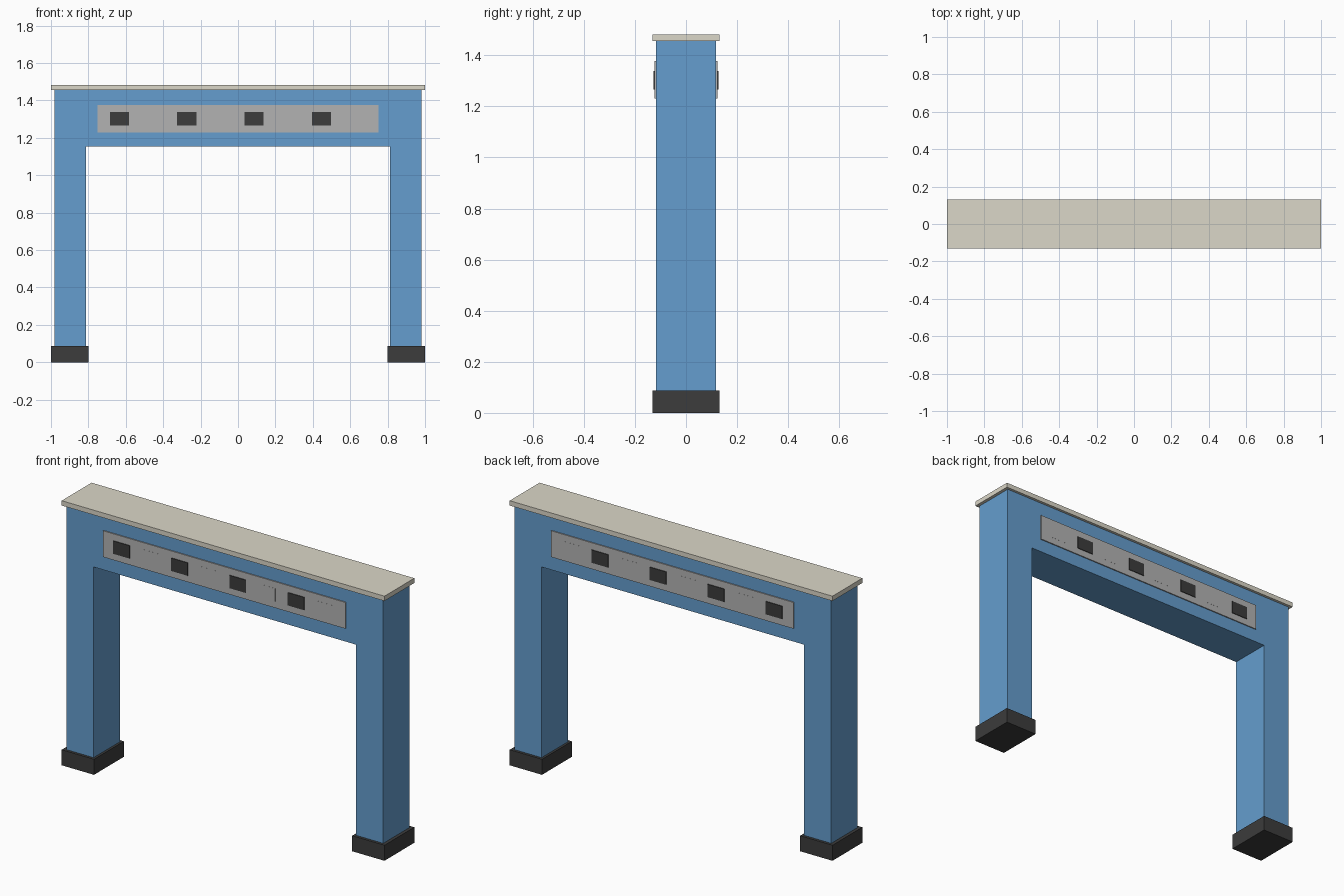
import bpy, bmesh

if "Cube" in bpy.data.objects:
    bpy.data.objects.remove(bpy.data.objects["Cube"])


def material(name, rgb):
    m = bpy.data.materials.new(name)
    m.diffuse_color = (*rgb, 1)
    m.use_nodes = True
    m.node_tree.nodes["Principled BSDF"].inputs["Base Color"].default_value = m.diffuse_color
    return m


blue = material("blue_paint", (0.13, 0.34, 0.62))
dark = material("dark_rubber", (0.045, 0.045, 0.045))
cream = material("cream_cap", (0.71, 0.68, 0.58))
grey = material("grey_metal", (0.45, 0.45, 0.45))


def finish(name, bm, mat):
    bmesh.ops.recalc_face_normals(bm, faces=bm.faces[:])
    mesh = bpy.data.meshes.new(name)
    bm.to_mesh(mesh)
    bm.free()
    mesh.materials.append(mat)
    obj = bpy.data.objects.new(name, mesh)
    bpy.context.collection.objects.link(obj)
    return obj


def box(name, x, y, z, mat):
    """Box from (min, max) ranges on each axis."""
    bm = bmesh.new()
    bmesh.ops.create_cube(bm, size=1)
    for v in bm.verts:
        v.co = [r[0] if c < 0 else r[1] for c, r in zip(v.co, (x, y, z))]
    return finish(name, bm, mat)


# Arch frame: two legs and a beam in one extruded profile
OUT, INN, DEPTH, BEAM, TOP = 0.982, 0.813, 0.117, 1.155, 1.455
half = [(OUT, TOP), (OUT, 0.003), (INN, 0.003), (INN, BEAM)]
profile = half + [(-x, z) for x, z in reversed(half)]
bm = bmesh.new()
face = bm.faces.new([bm.verts.new((x, -DEPTH, z)) for x, z in profile])
ext = bmesh.ops.extrude_face_region(bm, geom=[face])
for v in ext["geom"]:
    if isinstance(v, bmesh.types.BMVert):
        v.co.y = DEPTH
finish("arch_frame", bm, blue)

# Top cap
box("top_cap", (-1, 1), (-0.132, 0.132), (TOP, 1.482), cream)

# Feet
box("left_foot", (-1, -0.8), (-0.132, 0.132), (0, 0.087), dark)
box("right_foot", (0.8, 1), (-0.132, 0.132), (0, 0.087), dark)

# Sign panels on both faces, with alternating dark and grey tiles
for side, s in (("front", -1), ("back", 1)):
    def span(a, b):
        return sorted((s * a, s * b))
    box(f"{side}_panel", (-0.752, 0.752), span(0.11, 0.123), (1.23, 1.377), grey)
    for i in range(8):
        cx = -0.634 + 0.18 * i
        is_dark = i % 2 == 0
        box(f"{side}_{'dark' if is_dark else 'grey'}_tile_{i // 2 + 1}",
            (cx - 0.051, cx + 0.051), span(0.115, 0.127 if is_dark else 0.1235),
            (1.267, 1.339), dark if is_dark else grey)
